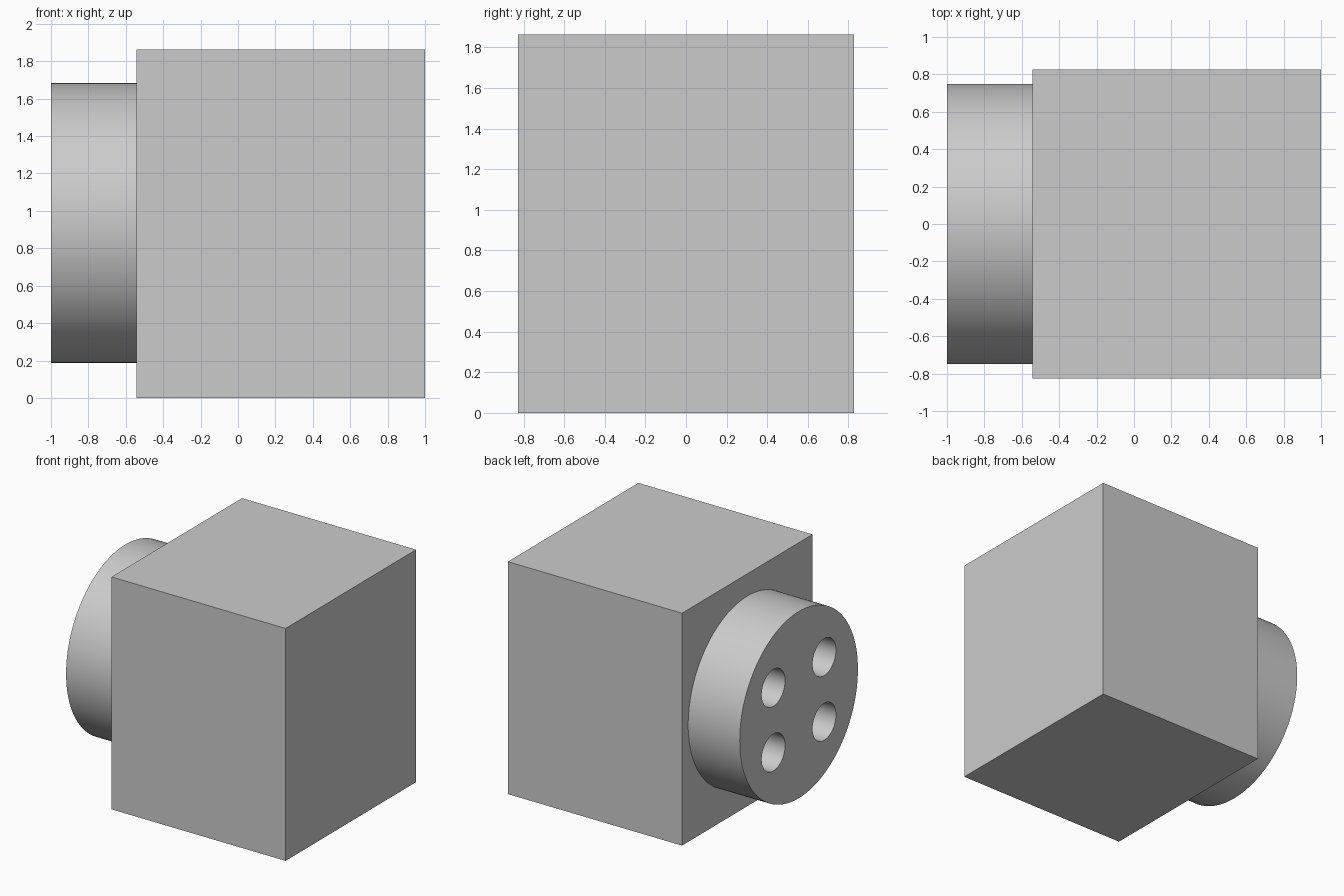
import bpy
import math
from mathutils import Vector

cube = bpy.data.objects.get("Cube")
if cube:
    bpy.data.objects.remove(cube, do_unlink=True)

# Main dimensions
LEFT, FACE, RIGHT = -1.0, -0.543, 1.0
DEPTH, HEIGHT = 1.652, 1.862
DISC_Z, DISC_R = 0.935, 0.748
HOLE_R, HOLE_DY, HOLE_DZ = 0.148, 0.322, 0.259

grey = bpy.data.materials.new("light_grey")
grey.use_nodes = True
colour = (0.6, 0.6, 0.6, 1.0)
grey.diffuse_color = colour
grey.node_tree.nodes["Principled BSDF"].inputs["Base Color"].default_value = colour


def x_cylinder(name, x0, x1, y, z, radius, sides):
    """Cylinder lying along the x axis."""
    bpy.ops.mesh.primitive_cylinder_add(
        vertices=sides, radius=radius, depth=x1 - x0,
        location=((x0 + x1) / 2, y, z), rotation=(0, math.pi / 2, 0))
    obj = bpy.context.object
    obj.name = name
    bpy.ops.object.transform_apply(location=False, rotation=True, scale=True)
    obj.data.materials.append(grey)
    return obj


# Solid block
bpy.ops.mesh.primitive_cube_add(size=1, location=((FACE + RIGHT) / 2, 0, HEIGHT / 2))
block = bpy.context.object
block.name = "block"
block.scale = Vector((RIGHT - FACE, DEPTH, HEIGHT))
bpy.ops.object.transform_apply(location=False, rotation=False, scale=True)
block.data.materials.append(grey)

# Round boss on the side of the block
boss = x_cylinder("round_boss", LEFT, FACE, 0, DISC_Z, DISC_R, 128)

# Four holes through the boss, ending at the block
for sy in (-1, 1):
    for sz in (-1, 1):
        cutter = x_cylinder("hole_cutter", LEFT - 0.1, FACE + 0.1,
                            sy * HOLE_DY, DISC_Z + sz * HOLE_DZ, HOLE_R, 64)
        cutter.hide_render = True
        bpy.context.view_layer.objects.active = boss
        cut = boss.modifiers.new("hole", 'BOOLEAN')
        cut.operation = 'DIFFERENCE'
        cut.solver = 'EXACT'
        cut.object = cutter
        bpy.ops.object.modifier_apply(modifier=cut.name)
        bpy.data.objects.remove(cutter, do_unlink=True)

# Smooth round walls, sharp rims
bpy.ops.object.select_all(action='DESELECT')
boss.select_set(True)
bpy.context.view_layer.objects.active = boss
bpy.ops.object.shade_smooth_by_angle(angle=math.radians(30))
